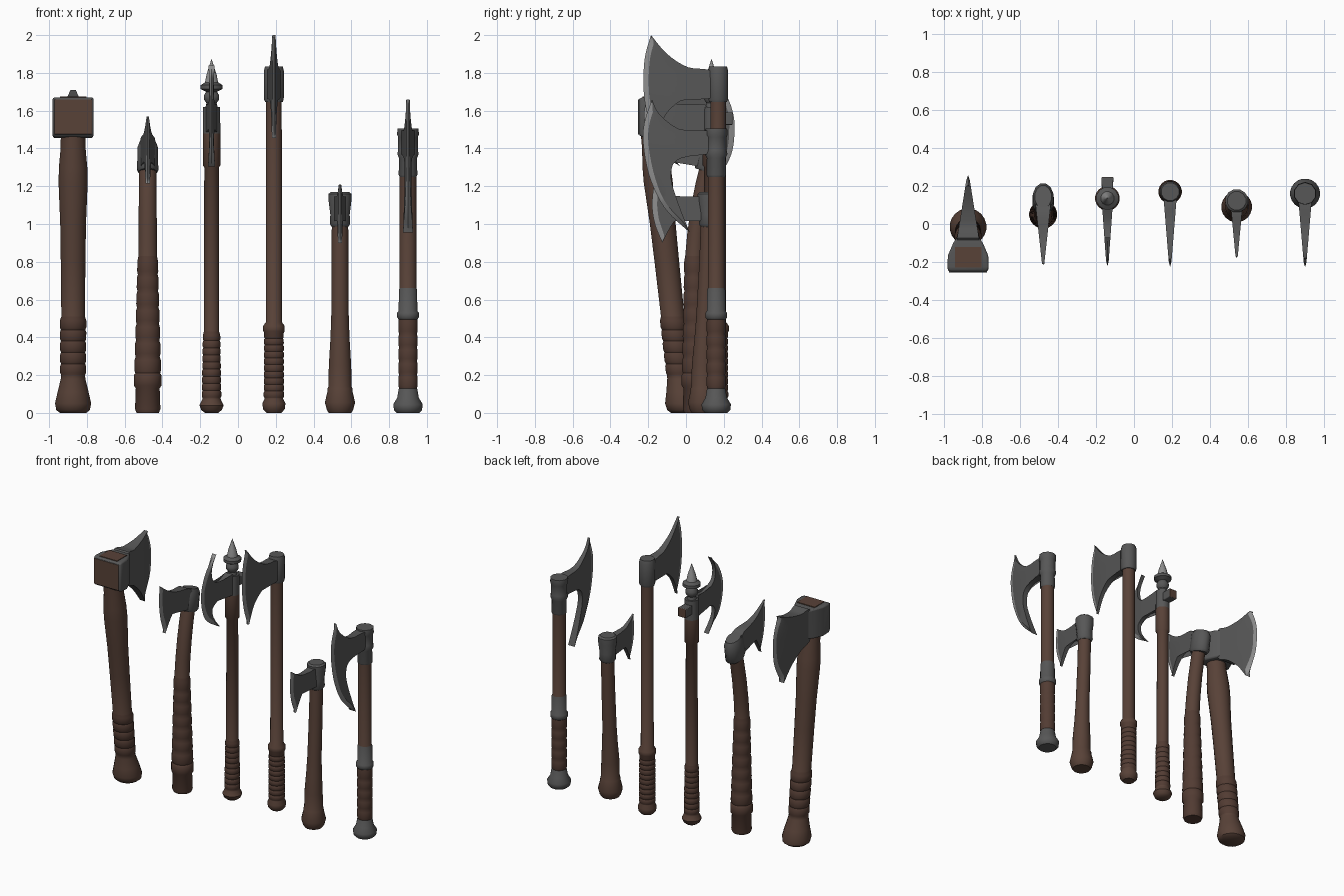
import bpy, bmesh, math
from mathutils import Vector


def make_mat(name, c):
    m = bpy.data.materials.new(name)
    m.diffuse_color = (*c, 1)
    return m


MATS = [make_mat("wood_brown", (0.098, 0.054, 0.039)),
        make_mat("dark_steel", (0.095, 0.095, 0.095)),
        make_mat("bright_edge", (0.27, 0.27, 0.27)),
        make_mat("leather_brown", (0.085, 0.045, 0.033))]
WOOD, STEEL, EDGE, LEATHER = range(4)


def finish(name, bm, angle=40):
    bmesh.ops.remove_doubles(bm, verts=bm.verts, dist=1e-5)
    bmesh.ops.recalc_face_normals(bm, faces=bm.faces)
    me = bpy.data.meshes.new(name)
    bm.to_mesh(me)
    bm.free()
    ob = bpy.data.objects.new(name, me)
    bpy.context.collection.objects.link(ob)
    for m in MATS:
        me.materials.append(m)
    bpy.ops.object.select_all(action='DESELECT')
    ob.select_set(True)
    bpy.context.view_layer.objects.active = ob
    bpy.ops.object.shade_smooth_by_angle(angle=math.radians(angle))
    return ob


def curve(pts, n):
    """Catmull-Rom resampling of 2D points to n+1 points."""
    p = [Vector(q) for q in pts]
    out = []
    for k in range(n + 1):
        t = k / n * (len(p) - 1)
        i = min(int(t), len(p) - 2)
        f = t - i
        a, b, c, d = p[max(i - 1, 0)], p[i], p[i + 1], p[min(i + 2, len(p) - 1)]
        out.append(0.5 * (2 * b + (c - a) * f + (2 * a - 5 * b + 4 * c - d) * f * f
                          + (3 * b - a - 3 * c + d) * f ** 3))
    return out


def rod(name, x, rows, sides=20, squash=1.0, tilt=0.0):
    """Round bar from rows of (z, y, radius, material of the band above)."""
    bm = bmesh.new()
    rings = []
    for z, y, r, _ in rows:
        ring = []
        for i in range(sides):
            a = 2 * math.pi * (i + 0.5) / sides
            dy = r * squash * math.sin(a)
            ring.append(bm.verts.new((x + r * math.cos(a), y + dy, z - tilt * dy)))
        rings.append(ring)
    for k in range(len(rows) - 1):
        for i in range(sides):
            j = (i + 1) % sides
            f = bm.faces.new((rings[k][i], rings[k][j], rings[k + 1][j], rings[k + 1][i]))
            f.material_index = rows[k][3]
    bm.faces.new(rings[0]).material_index = rows[0][3]
    bm.faces.new(rings[-1]).material_index = rows[-1][3]
    return finish(name, bm)


def wrap(z0, z1, y0, y1, r0, r1, n):
    """Rows for a leather grip with n raised turns."""
    rows = []
    for i in range(n):
        for f, s in ((0.0, 0.95), (0.2, 1.03), (0.8, 1.03)):
            t = (i + f) / n
            rows.append((z0 + (z1 - z0) * t, y0 + (y1 - y0) * t, (r0 + (r1 - r0) * t) * s, LEATHER))
    return rows


def blade(name, x, outer, inner, w, bevel=0.028, n=28):
    """Tapered blade: outer cutting edge and inner outline, both top tip to bottom tip (y, z)."""
    O, I = curve(outer, n), curve(inner, n)
    sign = 1 if outer[1][0] > inner[len(inner) // 2][0] else -1
    root = min(sign * p.x for p in I)
    tip = max(sign * p.x for p in O)
    half = lambda p: 0.005 + (w - 0.005) * max(0, (tip - sign * p.x) / (tip - root))
    bm = bmesh.new()
    cols = []
    for o, i in zip(O, I):
        d = i - o
        b = o + d * (min(0.5, bevel / d.length) if d.length > 1e-6 else 0)
        m = (b + i) / 2
        sec = [(o, 0.0), (b, half(b)), (m, half(m)), (i, half(i))]
        cols.append([[bm.verts.new((x + s * h, p.x, p.y)) for p, h in sec] for s in (-1, 1)])
    for a, b in zip(cols, cols[1:]):
        for s in (0, 1):
            for k in range(3):
                f = bm.faces.new((a[s][k], a[s][k + 1], b[s][k + 1], b[s][k]))
                f.material_index = EDGE if k == 0 else STEEL
        bm.faces.new((a[0][3], a[1][3], b[1][3], b[0][3])).material_index = STEEL
    bmesh.ops.dissolve_degenerate(bm, dist=1e-5, edges=bm.edges)
    return finish(name, bm, 30)


def loft_box(name, x, secs, front_mat, bevel=0.012):
    """Box lofted along y from (y, half width, z low, z high)."""
    bm = bmesh.new()
    R = [[bm.verts.new((x + a * h, y, z)) for a, z in ((-1, z0), (1, z0), (1, z1), (-1, z1))]
         for y, h, z0, z1 in secs]
    for a, b in zip(R, R[1:]):
        for i in range(4):
            j = (i + 1) % 4
            bm.faces.new((a[i], a[j], b[j], b[i])).material_index = STEEL
    bm.faces.new(R[0]).material_index = front_mat
    bm.faces.new(R[-1]).material_index = STEEL
    ob = finish(name, bm)
    m = ob.modifiers.new("soft", 'BEVEL')
    m.width, m.segments, m.limit_method = bevel, 2, 'ANGLE'
    return ob


# Axe 1: heavy maul axe, leaning haft, block poll in front, blade to the back
X = -0.873
lean = lambda z: -0.015 - 0.108 * z
rod("maul_haft", X, [(0.0, -0.01, 0.07, WOOD), (0.015, -0.01, 0.09, WOOD), (0.05, -0.015, 0.097, WOOD),
                     (0.11, -0.022, 0.083, WOOD), (0.18, -0.034, 0.066, WOOD)]
    + wrap(0.2, 0.5, lean(0.2), lean(0.5), 0.067, 0.069, 5)
    + [(z, lean(z), r, WOOD) for z, r in ((0.51, 0.063), (0.8, 0.066), (1.0, 0.069), (1.22, 0.078),
                                          (1.3, 0.076), (1.4, 0.067), (1.52, 0.065))])
loft_box("maul_block", X, [(-0.252, 0.1, 1.475, 1.66), (-0.235, 0.109, 1.46, 1.67), (-0.165, 0.106, 1.455, 1.67),
                           (-0.1, 0.078, 1.455, 1.668), (-0.05, 0.045, 1.46, 1.662)], WOOD)
loft_box("maul_front_plate", X, [(-0.255, 0.1, 1.475, 1.66), (-0.248, 0.1, 1.475, 1.66)], WOOD, 0.002)
bpy.ops.mesh.primitive_cube_add(size=1, location=(X, -0.175, 1.671))
plate = bpy.context.object
plate.name = "maul_top_plate"
plate.scale = (0.14, 0.11, 0.006)
plate.data.materials.append(MATS[WOOD])
blade("maul_blade", X, [(0.2, 1.71), (0.24, 1.62), (0.257, 1.52), (0.24, 1.37), (0.16, 1.22)],
      [(0.2, 1.71), (0.1, 1.675), (0.0, 1.66), (-0.09, 1.66), (-0.09, 1.46), (0.0, 1.4), (0.09, 1.32), (0.16, 1.22)], 0.062)

# Axe 2: bent haft with tilted head
X = -0.478
rod("bent_haft", X, [(0.0, 0.05, 0.06, LEATHER), (0.02, 0.05, 0.068, LEATHER), (0.13, 0.05, 0.064, LEATHER),
                     (0.145, 0.05, 0.074, LEATHER), (0.2, 0.05, 0.074, LEATHER)]
    + wrap(0.21, 0.82, 0.05, 0.045, 0.07, 0.053, 7)
    + [(z, y, r, WOOD) for z, y, r in ((0.83, 0.045, 0.05), (0.95, 0.055, 0.049), (1.1, 0.075, 0.048),
                                       (1.22, 0.098, 0.047), (1.35, 0.13, 0.046))])
rod("bent_socket", X, [(1.275, 0.115, 0.05, STEEL), (1.29, 0.12, 0.058, STEEL), (1.4, 0.14, 0.056, STEEL),
                       (1.43, 0.143, 0.045, STEEL)], 12, 1.35, 0.3)
blade("bent_blade", X, [(-0.21, 1.57), (-0.217, 1.45), (-0.2, 1.33), (-0.16, 1.215)],
      [(-0.21, 1.57), (-0.13, 1.51), (-0.05, 1.475), (0.1, 1.44), (0.1, 1.3), (-0.02, 1.36), (-0.09, 1.33), (-0.16, 1.215)], 0.042)

# Axe 3: crescent blade, spear point and rear lug
X, Y = -0.14, 0.135
rod("crescent_haft", X, [(0.0, Y, 0.035, WOOD), (0.015, Y, 0.055, WOOD), (0.04, Y, 0.065, WOOD), (0.07, Y, 0.05, WOOD)]
    + wrap(0.08, 0.42, Y, Y, 0.051, 0.045, 9)
    + [(0.43, Y, 0.041, WOOD), (1.3, Y, 0.039, WOOD), (1.31, Y, 0.047, WOOD), (1.48, Y, 0.047, STEEL), (1.62, Y, 0.046, STEEL)])
rod("crescent_spear", X, [(z, Y, r, STEEL) for z, r in ((1.61, 0.035), (1.64, 0.028), (1.66, 0.042), (1.68, 0.042),
                          (1.7, 0.03), (1.715, 0.06), (1.735, 0.06))] +
    [(1.75, Y, 0.036, EDGE), (1.79, Y, 0.028, EDGE), (1.872, Y, 0.001, EDGE)], 12)
loft_box("crescent_lug", X, [(0.247, 0.032, 1.525, 1.59), (0.16, 0.028, 1.525, 1.59)], WOOD, 0.005)
blade("crescent_blade", X, [(-0.07, 1.84), (-0.175, 1.73), (-0.222, 1.58), (-0.175, 1.41), (-0.03, 1.305)],
      [(-0.07, 1.84), (-0.115, 1.75), (-0.1, 1.66), (0.0, 1.61), (0.11, 1.63), (0.11, 1.49), (0.0, 1.52),
       (-0.1, 1.48), (-0.1, 1.4), (-0.03, 1.305)], 0.03)

# Axe 4: tallest axe, broad upswept blade
X, Y = 0.19, 0.17
rod("tall_haft", X, [(0.0, Y, 0.04, WOOD), (0.02, Y, 0.058, WOOD), (0.05, Y, 0.062, WOOD), (0.075, Y, 0.05, WOOD)]
    + wrap(0.08, 0.43, Y, Y, 0.053, 0.051, 10)
    + [(0.435, Y, 0.058, WOOD), (0.46, Y, 0.058, WOOD), (0.48, Y, 0.043, WOOD), (1.66, Y, 0.042, WOOD)])
rod("tall_socket", X, [(1.645, Y, 0.048, STEEL), (1.66, Y, 0.054, STEEL), (1.81, Y, 0.055, STEEL),
                       (1.835, Y, 0.048, STEEL)], 12)
blade("tall_blade", X, [(-0.185, 2.0), (-0.218, 1.88), (-0.225, 1.72), (-0.205, 1.58), (-0.16, 1.455)],
      [(-0.185, 2.0), (-0.1, 1.9), (0.01, 1.83), (0.14, 1.805), (0.14, 1.67), (0.01, 1.67), (-0.1, 1.59), (-0.16, 1.455)], 0.036)

# Axe 5: short hatchet with a flared foot
X = 0.54
rod("hatchet_haft", X, [(z, y, r, WOOD) for z, y, r in (
    (0.0, 0.09, 0.06), (0.015, 0.09, 0.07), (0.055, 0.09, 0.081), (0.11, 0.09, 0.068), (0.13, 0.09, 0.066),
    (0.14, 0.09, 0.062), (0.25, 0.09, 0.06), (0.38, 0.095, 0.052), (0.5, 0.1, 0.047), (0.8, 0.115, 0.045), (1.02, 0.122, 0.044))])
rod("hatchet_socket", X, [(0.985, 0.122, 0.045, STEEL), (1.0, 0.122, 0.056, STEEL), (1.05, 0.122, 0.053, STEEL),
                          (1.12, 0.122, 0.062, STEEL), (1.16, 0.122, 0.062, STEEL), (1.17, 0.122, 0.05, STEEL)], 12)
blade("hatchet_blade", X, [(-0.17, 1.21), (-0.18, 1.1), (-0.165, 1.0), (-0.125, 0.9)],
      [(-0.17, 1.21), (-0.08, 1.155), (0.0, 1.145), (0.09, 1.135), (0.09, 1.015), (0.0, 1.05), (-0.065, 1.01), (-0.125, 0.9)], 0.032)

# Axe 6: long bearded axe with metal bands
X, Y = 0.9, 0.16
rod("bearded_haft", X, [(0.0, Y, 0.06, STEEL), (0.015, Y, 0.075, STEEL), (0.045, Y, 0.079, STEEL),
                        (0.08, Y, 0.058, STEEL), (0.125, Y, 0.05, STEEL)]
    + wrap(0.13, 0.49, Y, Y, 0.05, 0.05, 5)
    + [(0.495, Y, 0.05, STEEL), (0.505, Y, 0.058, STEEL), (0.53, Y, 0.058, STEEL), (0.54, Y, 0.05, STEEL),
       (0.65, Y, 0.049, STEEL), (0.66, Y, 0.045, WOOD), (1.25, Y, 0.045, WOOD), (1.4, Y, 0.045, WOOD)])
rod("bearded_socket", X, [(1.25, Y, 0.047, STEEL), (1.26, Y, 0.052, STEEL), (1.35, Y, 0.05, STEEL), (1.37, Y, 0.06, STEEL),
                          (1.39, Y, 0.055, STEEL), (1.46, Y, 0.055, STEEL), (1.475, Y, 0.061, STEEL), (1.505, Y, 0.058, STEEL)], 10)
blade("bearded_blade", X, [(-0.18, 1.66), (-0.222, 1.53), (-0.225, 1.41), (-0.19, 1.24), (-0.11, 1.08), (0.02, 0.955)],
      [(-0.18, 1.66), (-0.14, 1.58), (-0.03, 1.5), (0.12, 1.49), (0.12, 1.375), (0.02, 1.375), (-0.055, 1.34),
       (-0.08, 1.25), (-0.045, 1.12), (0.02, 0.955)], 0.036)
